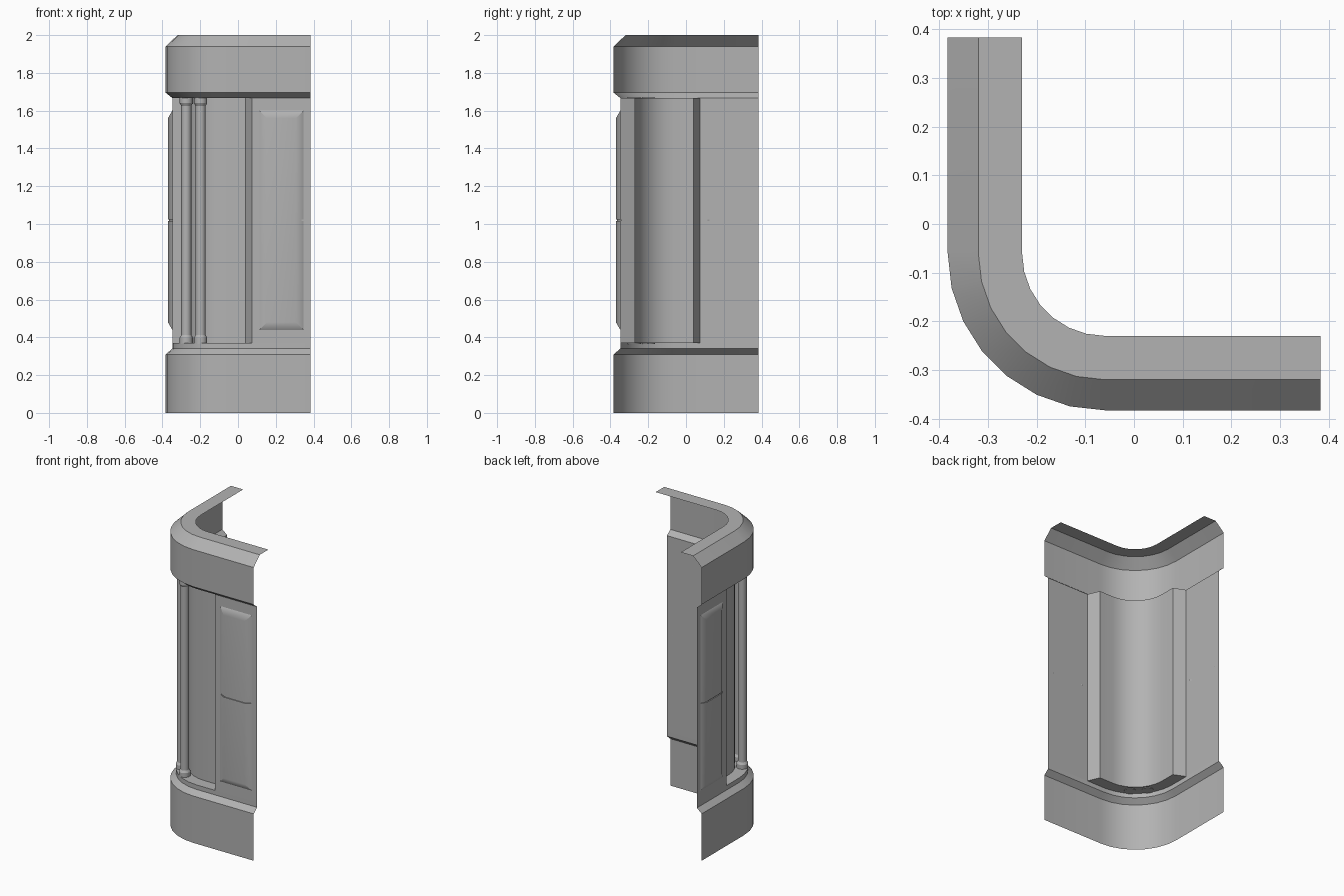
import bpy, bmesh, math
from mathutils import Vector

if "Cube" in bpy.data.objects:
    bpy.data.objects.remove(bpy.data.objects["Cube"])

H = 0.383        # half width of the module
C = -0.06        # corner arc centre (x and y)
WALL = 0.035     # wall inset from the outer face
NICHE = 0.112    # niche back inset
SEG = 7
Z0, Z1 = 0.37, 1.667

grey = bpy.data.materials.new("dark_grey")
grey.diffuse_color = (0.45, 0.45, 0.45, 1)
grey.use_nodes = True
grey.node_tree.nodes["Principled BSDF"].inputs["Base Color"].default_value = grey.diffuse_color


def plan(d, end):
    """Plan line inset by d: left wing, rounded corner, front wing."""
    r = H + C - d
    arc = [(C - r * math.cos(a), C - r * math.sin(a))
           for a in (math.pi / 2 * i / SEG for i in range(SEG + 1))]
    return [(-H + d, end)] + arc + [(end, -H + d)]


def finish(bm, name, angle=30):
    bmesh.ops.remove_doubles(bm, verts=bm.verts, dist=1e-5)
    me = bpy.data.meshes.new(name)
    bm.to_mesh(me)
    bm.free()
    me.materials.append(grey)
    ob = bpy.data.objects.new(name, me)
    bpy.context.collection.objects.link(ob)
    bpy.ops.object.select_all(action='DESELECT')
    ob.select_set(True)
    bpy.context.view_layer.objects.active = ob
    bpy.ops.object.shade_smooth_by_angle(angle=math.radians(angle))
    return ob


def skin(bm, rows, closed=False):
    """Bridge successive rows of points with quads."""
    vs = [[bm.verts.new(p) for p in row] for row in rows]
    for a, b in zip(vs, vs[1:]):
        n = len(a)
        for i in range(n if closed else n - 1):
            j = (i + 1) % n
            bm.faces.new((a[i], a[j], b[j], b[i]))
    return vs


def sweep(name, profile):
    """Sweep (inset, z, end) profile points round the corner."""
    bm = bmesh.new()
    skin(bm, [[(x, y, z) for x, y in plan(d, e)] for d, z, e in profile])
    return finish(bm, name, 25)


# Base skirt and top cornice
sweep("base_skirt", [(0, 0, H), (0, 0.31, H), (WALL, 0.34, H), (WALL, Z0, H)])
sweep("top_cornice", [(WALL, Z1, H), (0, 1.695, H), (0, 1.94, H),
                      (0.063, 2.0, H), (0.153, 2.0, H)])

# Wall with recessed corner niche
w = -H + WALL
line = [(w, H), (w, 0.074)] + plan(NICHE, 0.04) + [(0.074, w), (H, w)]
bm = bmesh.new()
skin(bm, [[(x, y, z) for x, y in line] for z in (Z0, Z1)])
finish(bm, "niche_wall", 25)

# Niche floor and ceiling
sweep("niche_floor", [(WALL, Z0, 0.074), (NICHE, Z0, 0.04)])
sweep("niche_ceiling", [(NICHE, Z1, 0.04), (WALL, Z1, 0.074)])


# Raised wall panels, each split by a thin shallow groove
def panel(name, swap):
    bm = bmesh.new()
    xa, xb, b, gap, mid = 0.113, 0.347, 0.04, 0.003, 1.02
    y = w - 0.023
    for lo, hi, blo, bhi in ((0.44, mid - gap, b, 0), (mid + gap, 1.60, 0, b)):
        outer = [(xa, w, lo), (xb, w, lo), (xb, w, hi), (xa, w, hi)]
        inner = [(xa + b, y, lo + blo), (xb - b, y, lo + blo),
                 (xb - b, y, hi - bhi), (xa + b, y, hi - bhi)]
        rows = skin(bm, [outer, inner], closed=True)
        bm.faces.new(rows[1])
    g = 0.006
    skin(bm, [[(xa, w + g, z), (xa + b, y + g, z), (xb - b, y + g, z),
               (xb, w + g, z)] for z in (mid - gap, mid + gap)])
    if swap:
        for v in bm.verts:
            v.co = Vector((v.co.y, v.co.x, v.co.z))
        bmesh.ops.reverse_faces(bm, faces=bm.faces)
    ob = finish(bm, name, 40)
    # keep the broad face evenly shaded
    mod = ob.modifiers.new("even_shading", 'WEIGHTED_NORMAL')
    mod.keep_sharp = True


panel("front_panel", False)
panel("left_panel", True)


# Corner pipes with end collars
def pipe(name, x, y):
    prof = [(0.035, Z0 - 0.004), (0.035, 0.398), (0.027, 0.412),
            (0.027, 1.626), (0.035, 1.640), (0.035, Z1 + 0.004)]
    n = 16
    bm = bmesh.new()
    rows = skin(bm, [[(x + r * math.cos(2 * math.pi * i / n),
                       y + r * math.sin(2 * math.pi * i / n), z)
                      for i in range(n)] for r, z in prof], closed=True)
    bm.faces.new(rows[0][::-1])
    bm.faces.new(rows[-1])
    finish(bm, name, 25)


pipe("pipe_left", -0.274, -0.198)
pipe("pipe_right", -0.198, -0.274)
